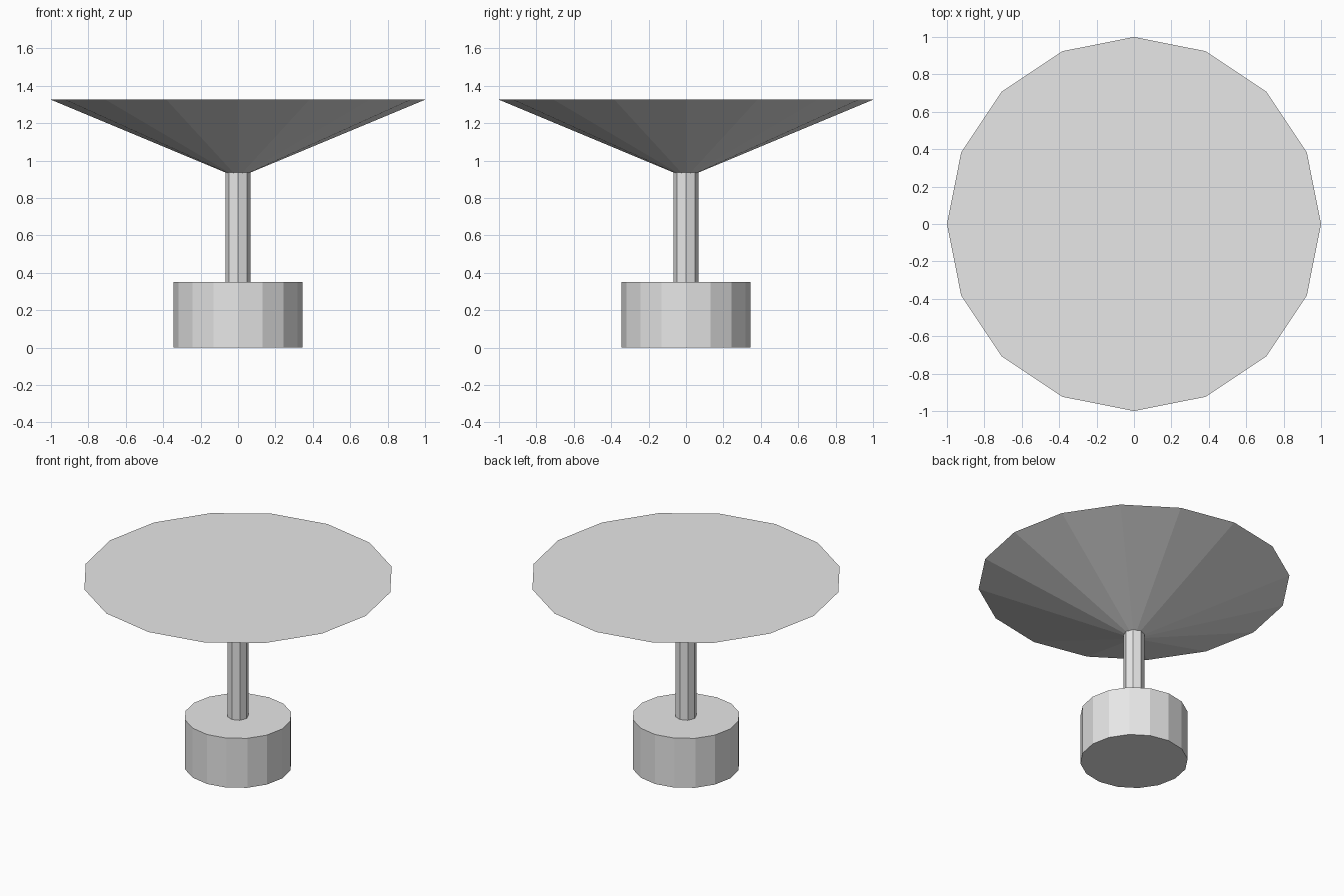
import bpy
import math

cube = bpy.data.objects.get("Cube")
if cube:
    bpy.data.objects.remove(cube, do_unlink=True)

# Single light grey finish
grey = bpy.data.materials.new("light_grey")
grey.use_nodes = True
colour = (0.8, 0.8, 0.8, 1.0)
grey.diffuse_color = colour
grey.node_tree.nodes["Principled BSDF"].inputs["Base Color"].default_value = colour


def frustum(name, sides, bottom_radius, top_radius, z_low, z_high):
    """Flat-sided upright solid with one corner on the +y axis."""
    bpy.ops.mesh.primitive_cone_add(
        vertices=sides, radius1=bottom_radius, radius2=top_radius,
        depth=z_high - z_low, location=(0, 0, (z_low + z_high) / 2))
    part = bpy.context.object
    part.name = name
    part.data.materials.append(grey)
    return part


# Heavy drum foot
frustum("base", 16, 0.345, 0.345, 0.0, 0.35)
# Slim post, running into the underside of the top
frustum("stem", 8, 0.068, 0.068, 0.35, 0.96)
# Wide flat top tapering down to a point inside the post
frustum("conical_top", 16, 0.0, 1.0, 0.908, 1.325)
